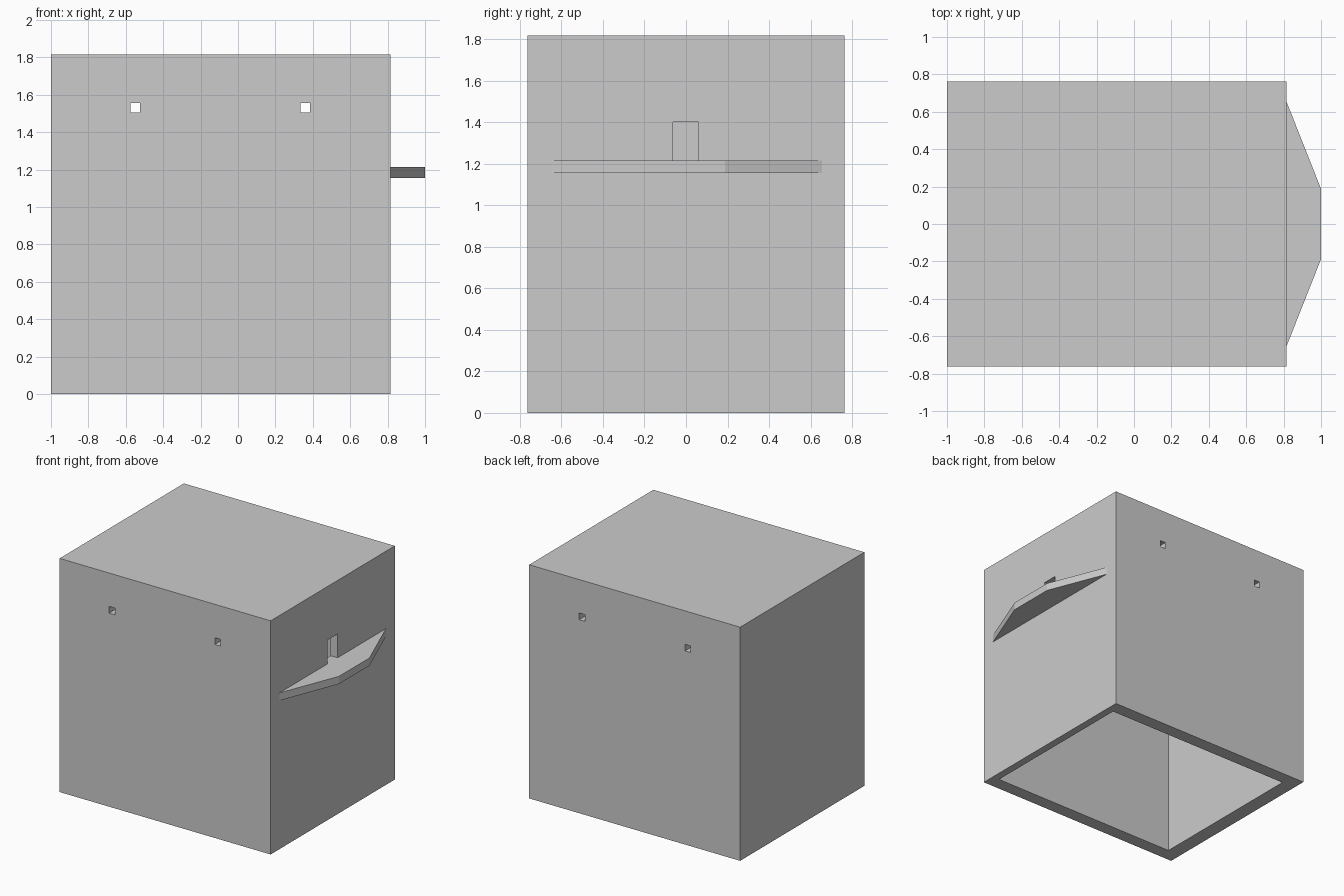
import bpy, bmesh

if "Cube" in bpy.data.objects:
    bpy.data.objects.remove(bpy.data.objects["Cube"])


def make_object(name, bm):
    bmesh.ops.recalc_face_normals(bm, faces=bm.faces)
    mesh = bpy.data.meshes.new(name)
    bm.to_mesh(mesh)
    bm.free()
    ob = bpy.data.objects.new(name, mesh)
    bpy.context.collection.objects.link(ob)
    return ob


def prism(name, profile, z0, z1):
    """Extrude a flat outline upward from z0 to z1."""
    bm = bmesh.new()
    face = bm.faces.new([bm.verts.new((x, y, z0)) for x, y in profile])
    top = bmesh.ops.extrude_face_region(bm, geom=[face])["geom"]
    verts = [v for v in top if isinstance(v, bmesh.types.BMVert)]
    bmesh.ops.translate(bm, verts=verts, vec=(0, 0, z1 - z0))
    return make_object(name, bm)


def box(name, x0, x1, y0, y1, z0, z1):
    return prism(name, [(x0, y0), (x1, y0), (x1, y1), (x0, y1)], z0, z1)


def cut(target, cutter):
    cutter.hide_render = True
    cutter.hide_set(True)
    mod = target.modifiers.new(cutter.name, "BOOLEAN")
    mod.operation = "DIFFERENCE"
    mod.solver = "EXACT"
    mod.object = cutter


# Hollow house shell, open underneath, with a very thin roof
shell = box("house_shell", -1, 0.815, -0.763, 0.763, 0, 1.817)
cut(shell, box("cavity_cutter", -0.885, 0.755, -0.658, 0.658, -0.2, 1.81))

# Small square vent holes through both side walls
for i, x in enumerate((-0.55, 0.36)):
    cut(shell, box(f"vent_cutter_{i}", x - 0.025, x + 0.025, -1, 1, 1.505, 1.557))

# Entrance slot just above the landing shelf
cut(shell, box("entrance_cutter", 0.7, 0.9, -0.062, 0.06, 1.215, 1.4))

# Tapered landing shelf on the entrance wall
prism("landing_shelf",
      [(0.815, -0.655), (1.0, -0.188), (1.0, 0.188), (0.815, 0.655)],
      1.155, 1.215)
